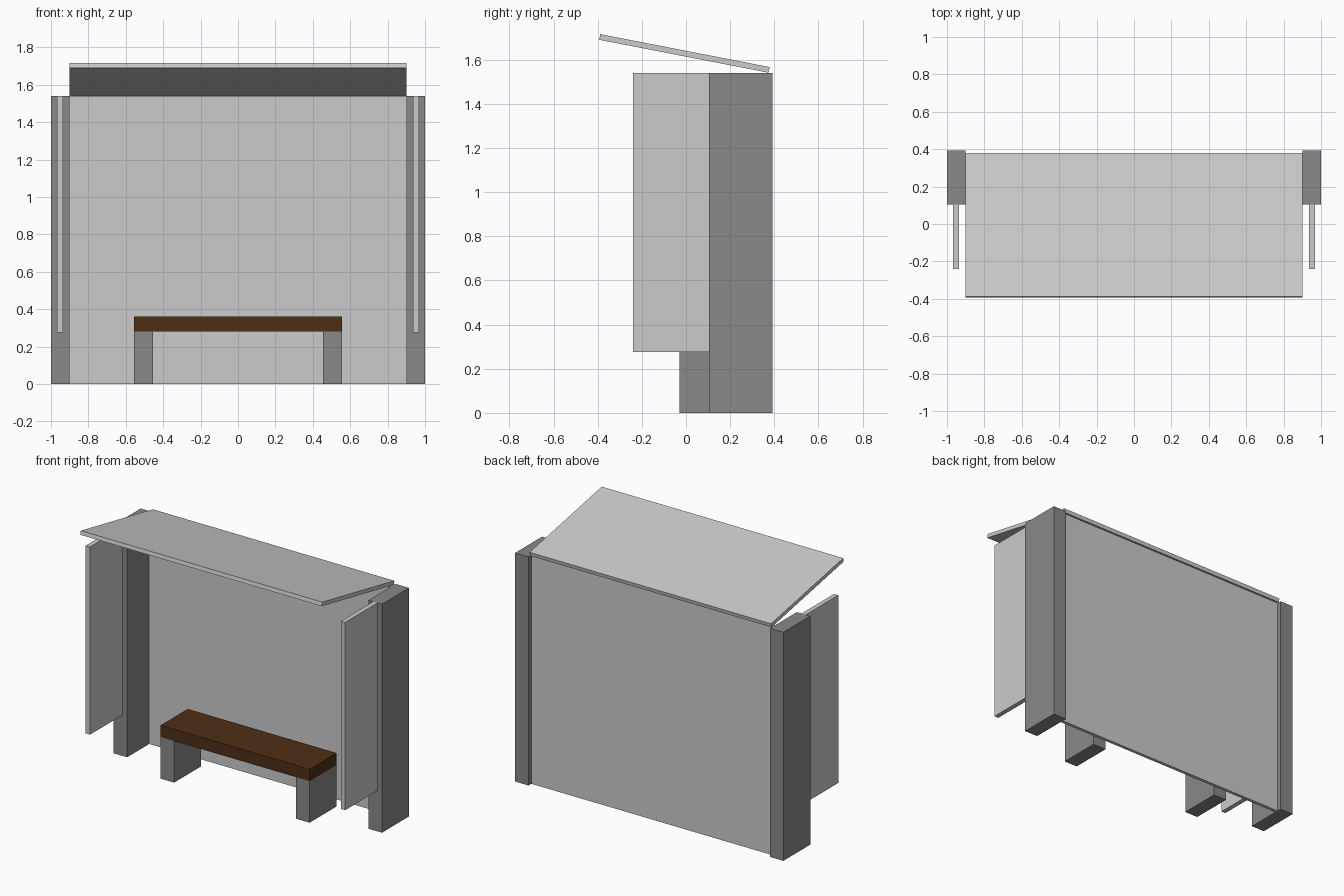
import bpy
import math

if "Cube" in bpy.data.objects:
    bpy.data.objects.remove(bpy.data.objects["Cube"])


def material(name, rgb):
    mat = bpy.data.materials.new(name)
    mat.diffuse_color = (*rgb, 1)
    mat.use_nodes = True
    mat.node_tree.nodes["Principled BSDF"].inputs["Base Color"].default_value = mat.diffuse_color
    return mat


concrete = material("dark_concrete", (0.25, 0.25, 0.25))
wood = material("dark_wood", (0.076, 0.028, 0.0075))


def box(name, x, y, z, mat=None, tilt=0):
    """Box from (min, max) ranges, optionally tilted about its own x axis."""
    bpy.ops.mesh.primitive_cube_add(
        size=1, location=[(a + b) / 2 for a, b in (x, y, z)], rotation=(tilt, 0, 0))
    ob = bpy.context.object
    ob.name = name
    ob.scale = [b - a for a, b in (x, y, z)]
    bpy.ops.object.transform_apply(location=False, rotation=False, scale=True)
    if mat:
        ob.data.materials.append(mat)
    return ob


def pair(name, x, y, z, mat=None):
    """Matching boxes on the left and right."""
    box("right_" + name, x, y, z, mat)
    box("left_" + name, (-x[1], -x[0]), y, z, mat)


# Shelter posts, back wall and side screens
pair("post", (0.9, 1.0), (0.105, 0.392), (0, 1.54), concrete)
box("back_panel", (-0.9, 0.9), (0.34, 0.362), (0, 1.54))
pair("side_panel", (0.935, 0.967), (-0.24, 0.105), (0.275, 1.54))

# Sloping roof, high at the front
box("roof", (-0.9, 0.9), (-0.398, 0.384), (1.615, 1.641), tilt=math.radians(-11))

# Bench
box("bench_seat", (-0.555, 0.555), (-0.03, 0.257), (0.28, 0.36), wood)
pair("bench_leg", (0.455, 0.555), (-0.03, 0.257), (0, 0.28), concrete)
